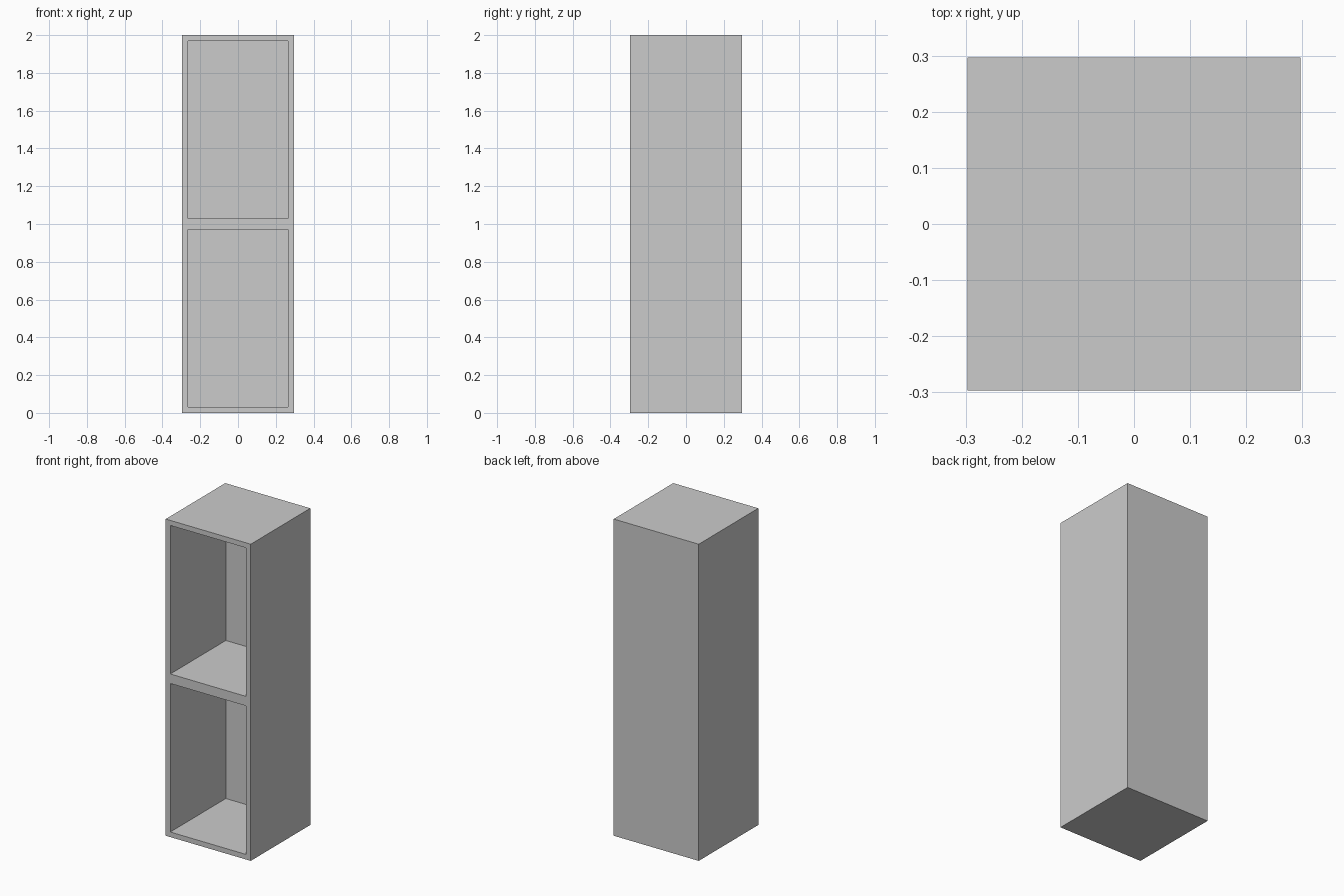
import bpy

cube = bpy.data.objects.get("Cube")
if cube:
    bpy.data.objects.remove(cube, do_unlink=True)

HALF = 0.297      # half of the width and depth
HEIGHT = 2.0
WALL = 0.032      # panel thickness at the sides, top and bottom
SHELF = 0.06      # thickness of the middle shelf
BACK = 0.04       # thickness of the back panel

grey = bpy.data.materials.new("light_grey")
grey.use_nodes = True
grey.diffuse_color = (0.6, 0.6, 0.6, 1)
grey.node_tree.nodes["Principled BSDF"].inputs["Base Color"].default_value = (0.6, 0.6, 0.6, 1)


def box(name, low, high):
    """Box spanning two opposite corners."""
    bpy.ops.mesh.primitive_cube_add(size=1)
    ob = bpy.context.object
    ob.name = name
    for v in ob.data.vertices:
        v.co = [h if c > 0 else l for c, l, h in zip(v.co, low, high)]
    ob.data.materials.append(grey)
    return ob


# Solid cabinet body
cabinet = box("cabinet", (-HALF, -HALF, 0), (HALF, HALF, HEIGHT))

# Two open compartments cut from the front, leaving a shelf between them
middle = HEIGHT / 2
inner = HALF - WALL
levels = {
    "lower_compartment_cutter": (WALL, middle - SHELF / 2),
    "upper_compartment_cutter": (middle + SHELF / 2, HEIGHT - WALL),
}
for name, (bottom, top) in levels.items():
    cutter = box(name, (-inner, -HALF - 0.1, bottom), (inner, HALF - BACK, top))
    cut = cabinet.modifiers.new(name, "BOOLEAN")
    cut.operation = "DIFFERENCE"
    cut.solver = "EXACT"
    cut.object = cutter
    bpy.context.view_layer.objects.active = cabinet
    bpy.ops.object.modifier_apply(modifier=cut.name)
    bpy.data.objects.remove(cutter, do_unlink=True)
